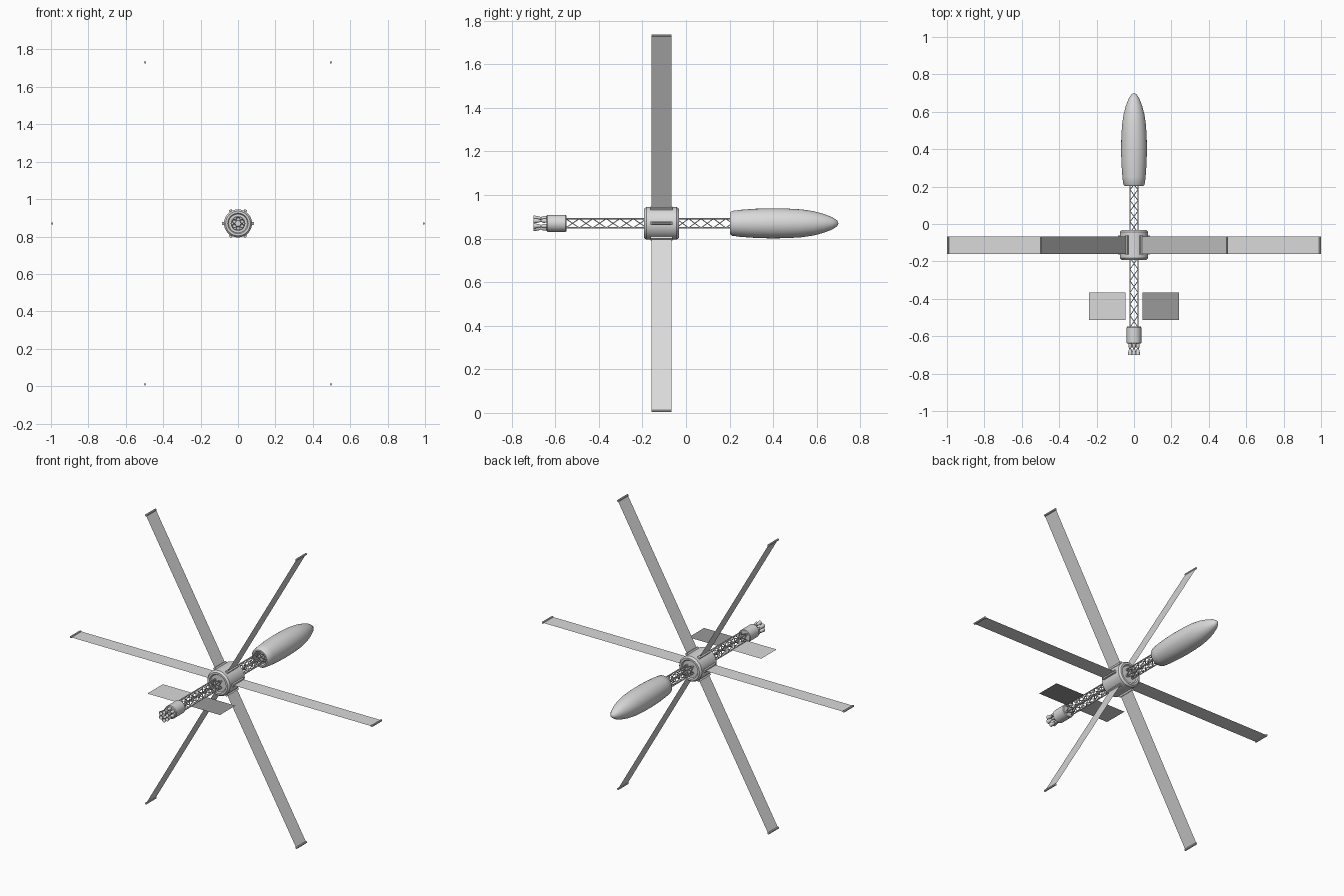
import bpy, bmesh, math
from mathutils import Vector, Matrix

if "Cube" in bpy.data.objects:
    bpy.data.objects.remove(bpy.data.objects["Cube"])

Z0 = 0.87            # height of the long axis
BLADE_Y = -0.113     # centre of the blade ring
BLADE_W = 0.093


def material(name, v):
    m = bpy.data.materials.new(name)
    m.diffuse_color = (v, v, v, 1)
    m.use_nodes = True
    m.node_tree.nodes["Principled BSDF"].inputs["Base Color"].default_value = m.diffuse_color
    return m


PALE = material("pale grey", 0.7)
DARK = material("dark grey", 0.32)


def finish(name, bm, mat=PALE, smooth=False, recalc=True):
    if recalc:
        bmesh.ops.recalc_face_normals(bm, faces=bm.faces)
    me = bpy.data.meshes.new(name)
    bm.to_mesh(me)
    bm.free()
    ob = bpy.data.objects.new(name, me)
    bpy.context.collection.objects.link(ob)
    me.materials.append(mat)
    if smooth:
        bpy.ops.object.select_all(action='DESELECT')
        ob.select_set(True)
        bpy.context.view_layer.objects.active = ob
        bpy.ops.object.shade_smooth_by_angle(angle=math.radians(35))
    return ob


def lathe(name, profile, centre=(0, Z0), sides=32):
    """Revolve (radius, y) points round an axis parallel to y."""
    bm = bmesh.new()
    cx, cz = centre
    vs = [bm.verts.new((cx + r, y, cz)) for r, y in profile]
    es = [bm.edges.new(p) for p in zip(vs, vs[1:])]
    bmesh.ops.spin(bm, geom=vs + es, cent=(cx, 0, cz), axis=(0, 1, 0),
                   angle=math.tau, steps=sides, use_duplicate=False)
    bmesh.ops.remove_doubles(bm, verts=bm.verts, dist=1e-5)
    return finish(name, bm, smooth=True)


def rod(bm, a, b, r, sides=6):
    a, b = Vector(a), Vector(b)
    d = b - a
    mat = Matrix.Translation((a + b) / 2) @ d.to_track_quat('Z', 'Y').to_matrix().to_4x4()
    bmesh.ops.create_cone(bm, cap_ends=True, segments=sides, radius1=r,
                          radius2=r, depth=d.length, matrix=mat)


# Forward tank with a rounded nose and a recessed rear end
lathe("forward_tank", [(0, 0.235), (0.036, 0.235), (0.042, 0.203), (0.05, 0.203),
                       (0.057, 0.212), (0.062, 0.25), (0.067, 0.32), (0.069, 0.39),
                       (0.068, 0.46), (0.064, 0.53), (0.056, 0.585), (0.044, 0.63),
                       (0.029, 0.67), (0.013, 0.694), (0, 0.70)])

# Central hub drum
lathe("hub", [(0, -0.185), (0.05, -0.185), (0.055, -0.193), (0.066, -0.193),
              (0.075, -0.182), (0.075, -0.043), (0.066, -0.032), (0.055, -0.032),
              (0.05, -0.04), (0, -0.04)])

# Engine block
lathe("engine_block", [(0, -0.64), (0.035, -0.64), (0.039, -0.636), (0.039, -0.553),
                       (0.036, -0.549), (0, -0.549)])

# Ring of six flared nozzles
for i in range(6):
    a = math.radians(30 + 60 * i)
    c = (0.024 * math.cos(a), Z0 + 0.024 * math.sin(a))
    lathe("nozzle_%d" % (i + 1),
          [(0, -0.638), (0.009, -0.638), (0.010, -0.655), (0.005, -0.665),
           (0.009, -0.678), (0.0125, -0.70), (0.011, -0.70), (0.007, -0.678),
           (0, -0.668)], c, 14)


# Square lattice booms, fore and aft of the hub
def truss(name, y0, y1, bays, h=0.021):
    bm = bmesh.new()
    corners = [(-h, -h), (h, -h), (h, h), (-h, h)]
    step = (y1 - y0) / bays
    for k in range(4):
        (ax, az), (bx, bz) = corners[k], corners[(k + 1) % 4]
        rod(bm, (ax, y0, Z0 + az), (ax, y1, Z0 + az), 0.0036)
        for j in range(bays):
            p, q = y0 + j * step, y0 + (j + 1) * step
            rod(bm, (ax, p, Z0 + az), (bx, q, Z0 + bz), 0.0022, 5)
            rod(bm, (bx, p, Z0 + bz), (ax, q, Z0 + az), 0.0022, 5)
    finish(name, bm, smooth=True)


truss("forward_truss", -0.045, 0.24, 5)
truss("aft_truss", -0.552, -0.18, 6)

# Six long blades, each with a root socket and a tip rod
for i in range(6):
    turn = Matrix.Translation((0, BLADE_Y, Z0)) @ Matrix.Rotation(-math.radians(60 * i), 4, 'Y')
    w = BLADE_W / 2

    bm = bmesh.new()
    bm.faces.new([bm.verts.new(p) for p in
                  ((0.075, -w, 0), (0.994, -w, 0), (0.994, w, 0), (0.075, w, 0))])
    bmesh.ops.transform(bm, matrix=turn, verts=bm.verts)
    finish("blade_%d" % (i + 1), bm, recalc=False)

    bm = bmesh.new()
    bmesh.ops.create_cube(bm, size=1, matrix=Matrix.Translation((0.074, 0, 0))
                          @ Matrix.Diagonal((0.022, 0.102, 0.016, 1)))
    bmesh.ops.transform(bm, matrix=turn, verts=bm.verts)
    finish("blade_socket_%d" % (i + 1), bm)

    bm = bmesh.new()
    rod(bm, (0.994, -w, 0), (0.994, w, 0), 0.006, 10)
    bmesh.ops.transform(bm, matrix=turn, verts=bm.verts)
    finish("blade_tip_%d" % (i + 1), bm, smooth=True)

# Two flat radiator panels beside the aft boom
for name, s, mat in (("left_radiator", -1, PALE), ("right_radiator", 1, DARK)):
    bm = bmesh.new()
    pts = [(0.046, -0.513), (0.24, -0.513), (0.24, -0.367), (0.046, -0.367)]
    bm.faces.new([bm.verts.new((s * x, y, Z0)) for x, y in pts[::s]])
    finish(name, bm, mat, recalc=False)
